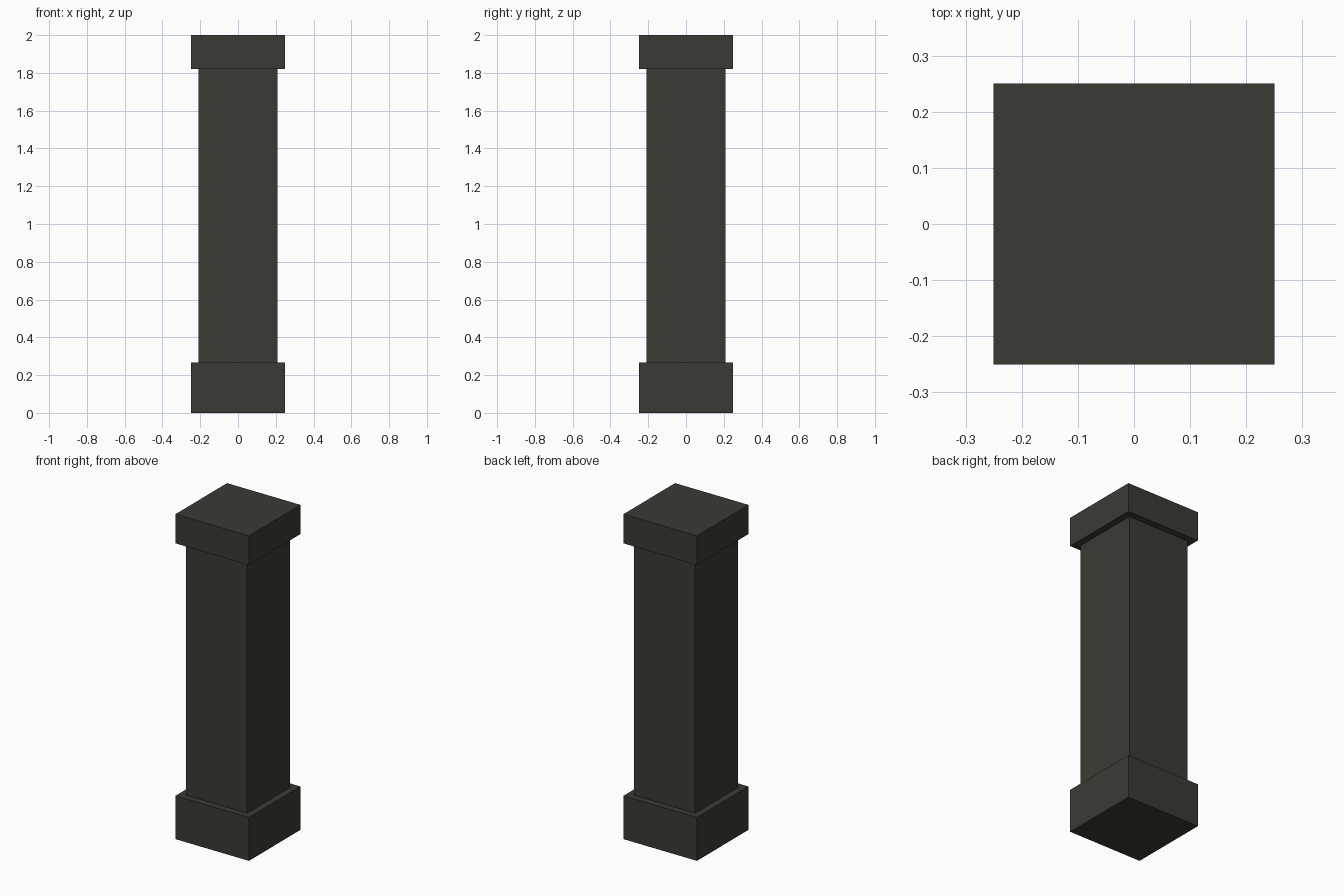
import bpy

cube = bpy.data.objects.get("Cube")
if cube:
    bpy.data.objects.remove(cube, do_unlink=True)

# Dark stone colour
COLOR = (0.044, 0.042, 0.034, 1.0)
stone = bpy.data.materials.new("dark_stone")
stone.use_nodes = True
stone.diffuse_color = COLOR
stone.node_tree.nodes["Principled BSDF"].inputs["Base Color"].default_value = COLOR


def block(name, width, bottom, top):
    """Square block centred on the z axis, spanning bottom to top."""
    bpy.ops.mesh.primitive_cube_add(size=1, location=(0, 0, (bottom + top) / 2))
    obj = bpy.context.object
    obj.name = name
    obj.scale = (width, width, top - bottom)
    bpy.ops.object.transform_apply(location=False, rotation=False, scale=True)
    obj.data.materials.append(stone)
    return obj


BASE_TOP, CAP_BOTTOM, HEIGHT = 0.267, 1.82, 2.0

# Plinth, shaft and capital of the square pillar
block("base", 0.5, 0, BASE_TOP)
block("shaft", 0.418, BASE_TOP, CAP_BOTTOM)
block("cap", 0.5, CAP_BOTTOM, HEIGHT)
